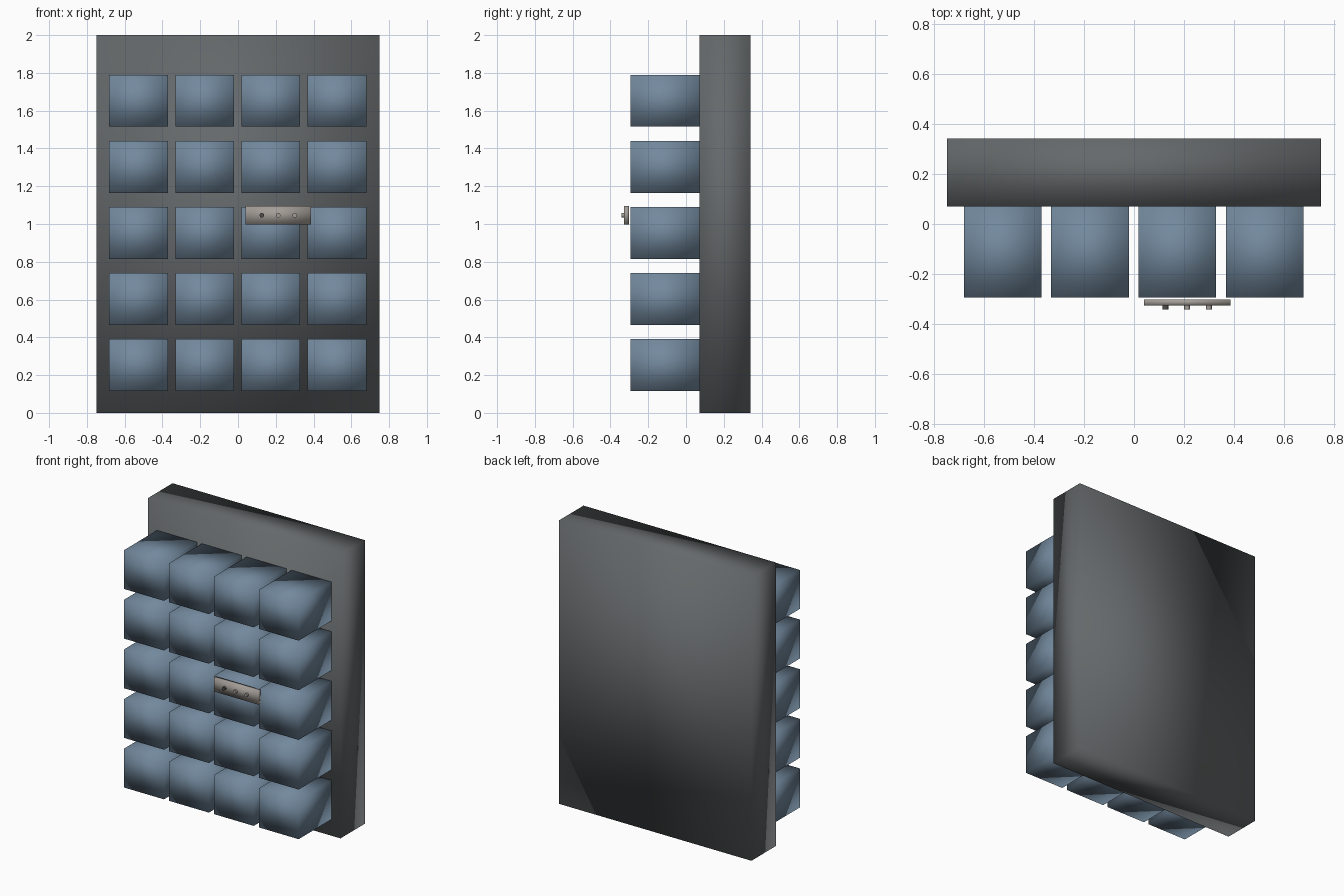
import bpy
from math import pi

if "Cube" in bpy.data.objects:
    bpy.data.objects.remove(bpy.data.objects["Cube"], do_unlink=True)


def material(name, rgb):
    mat = bpy.data.materials.new(name)
    mat.use_nodes = True
    colour = (*rgb, 1)
    mat.diffuse_color = colour
    mat.node_tree.nodes["Principled BSDF"].inputs["Base Color"].default_value = colour
    return mat


def finish(name, mat):
    obj = bpy.context.object
    obj.name = name
    obj.data.materials.append(mat)
    return obj


def box(name, mat, low, high):
    centre = [(a + b) / 2 for a, b in zip(low, high)]
    bpy.ops.mesh.primitive_cube_add(size=1, location=centre)
    obj = finish(name, mat)
    obj.scale = [b - a for a, b in zip(low, high)]
    bpy.ops.object.transform_apply(location=False, rotation=False, scale=True)
    bpy.ops.object.shade_smooth()  # soft shading runs across the corners
    return obj


charcoal = material("charcoal", (0.13, 0.14, 0.145))
slate_blue = material("slate blue", (0.17, 0.25, 0.34))
warm_grey = material("warm grey", (0.37, 0.34, 0.31))
dark_grey = material("dark grey", (0.08, 0.075, 0.07))

# Upright backing slab
box("back_panel", charcoal, (-0.75, 0.071, 0), (0.75, 0.342, 2))

# Grid of projecting blocks
for row in range(5):
    for column in range(4):
        x = -0.682 + 0.35 * column
        z = 0.115 + 0.35 * row
        box(f"block_{row + 1}_{column + 1}", slate_blue,
            (x, -0.294, z), (x + 0.311, 0.071, z + 0.275))

# Small control plate with three buttons
box("control_plate", warm_grey, (0.04, -0.327, 0.998), (0.387, -0.302, 1.095))
for i, mat in enumerate((dark_grey, warm_grey, warm_grey)):
    bpy.ops.mesh.primitive_cylinder_add(
        vertices=16, radius=0.012, depth=0.018,
        location=(0.126 + 0.087 * i, -0.333, 1.046), rotation=(pi / 2, 0, 0))
    finish(f"button_{i + 1}", mat)
    bpy.ops.object.shade_smooth_by_angle()
